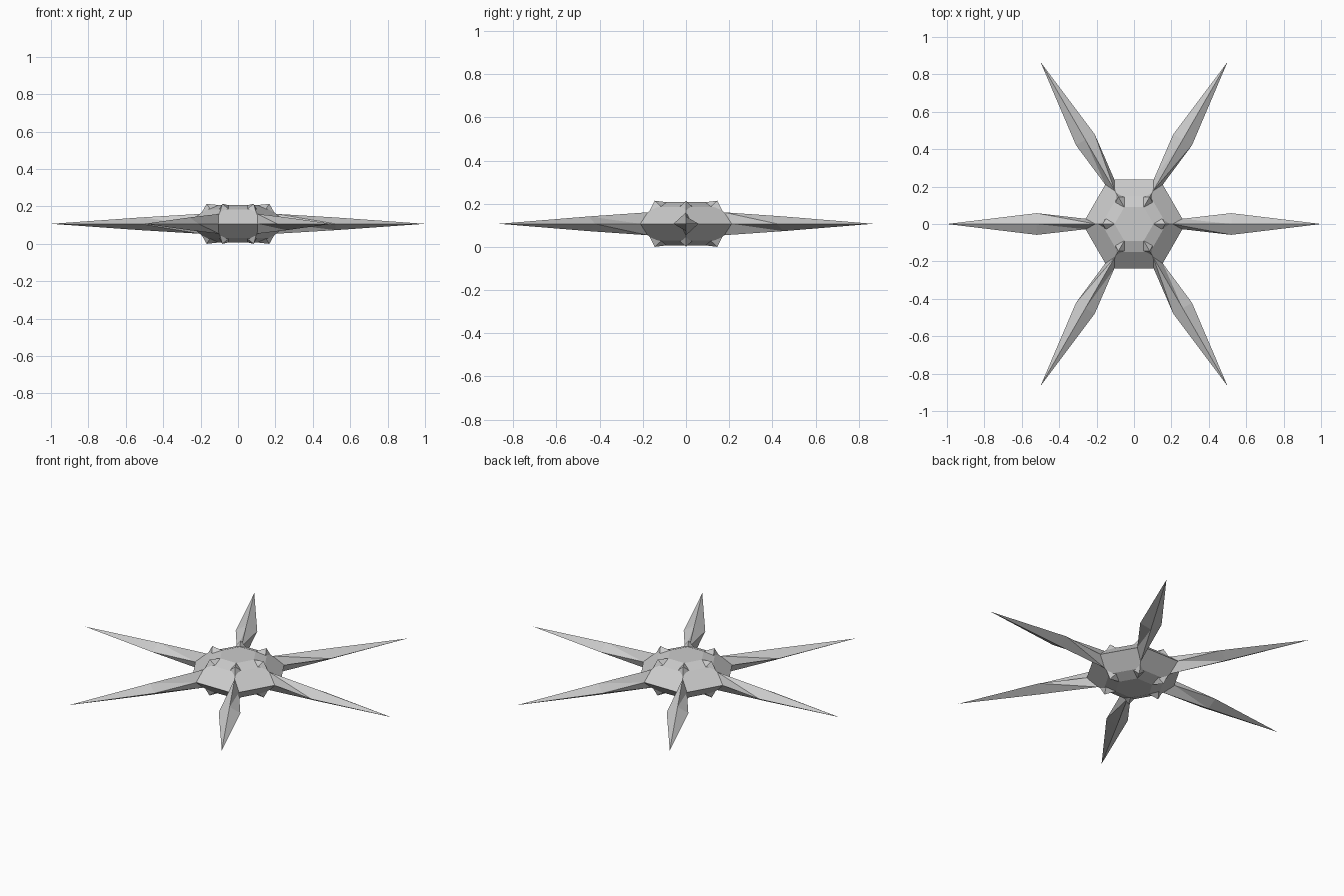
import bpy, bmesh, math
from mathutils import Vector

if "Cube" in bpy.data.objects:
    bpy.data.objects.remove(bpy.data.objects["Cube"])

MID = 0.107                     # height of the symmetry plane


def make_object(name, verts, faces):
    mesh = bpy.data.meshes.new(name)
    bm = bmesh.new()
    vs = [bm.verts.new(v) for v in verts]
    for f in faces:
        bm.faces.new([vs[i] for i in f])
    bmesh.ops.recalc_face_normals(bm, faces=bm.faces)
    bm.to_mesh(mesh)
    bm.free()
    ob = bpy.data.objects.new(name, mesh)
    bpy.context.collection.objects.link(ob)
    return ob


def place(points, angle, flip=1):
    c, s = math.cos(angle), math.sin(angle)
    return [Vector((x * c - y * s, x * s + y * c, MID + z * flip)) for x, y, z in points]


# Hexagonal faceted body, stacked rings of (corner radius, height from middle)
rings = [(0.104, -0.100), (0.173, -0.077), (0.275, 0), (0.173, 0.077), (0.104, 0.100)]
verts = [p for r, z in rings for k in range(6) for p in place([(r, 0, z)], k * math.pi / 3)]
faces = [list(range(5, -1, -1)), list(range(24, 30))]
for j in range(4):
    for k in range(6):
        n = (k + 1) % 6
        faces.append([j * 6 + k, j * 6 + n, j * 6 + 6 + n, j * 6 + 6 + k])
make_object("body", verts, faces)

# Long diamond-section arm growing from a body corner
arm = [(0.260, 0.028, 0), (0.205, 0, 0.053), (0.260, -0.028, 0), (0.205, 0, -0.053),
       (0.52, 0.058, 0), (0.52, 0, 0.034), (0.52, -0.058, 0), (0.52, 0, -0.034),
       (0.995, 0, 0)]
arm_faces = []
for k in range(4):
    n = (k + 1) % 4
    arm_faces += [[k, n, 4 + n], [k, 4 + n, 4 + k], [4 + k, 4 + n, 8]]
arm[8] = (1.0, 0, 0)

# Small stud on the shoulder corner
stud = [(0.104, 0, 0.100), (0.148, 0.030, 0.078), (0.193, 0, 0.062),
        (0.148, -0.030, 0.078), (0.168, 0, 0.107)]
stud_faces = [[k, (k + 1) % 4, 4] for k in range(4)] + [[3, 2, 1, 0]]

for k in range(6):
    a = k * math.pi / 3
    make_object(f"arm_{k + 1}", place(arm, a), arm_faces)
    make_object(f"upper_stud_{k + 1}", place(stud, a), stud_faces)
    make_object(f"lower_stud_{k + 1}", place(stud, a, -1), stud_faces)
